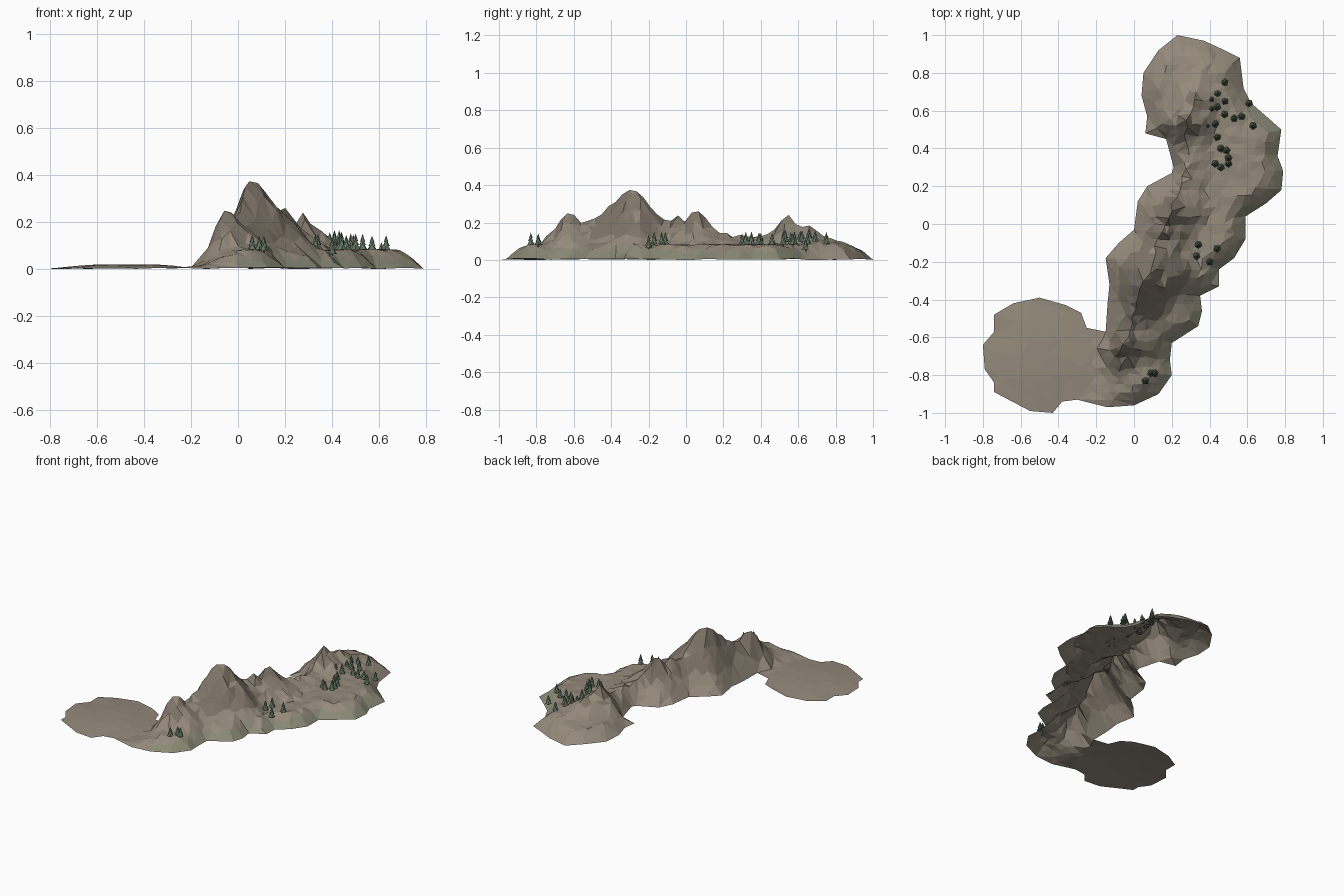
import bpy, bmesh, math, random
from mathutils import Vector, geometry

if "Cube" in bpy.data.objects:
    bpy.data.objects.remove(bpy.data.objects["Cube"])

random.seed(4)

# Plan outline of the land, clockwise from the north tip
OUTLINE = [(.23, 1), (.37, .97), (.48, .92), (.56, .88), (.58, .72), (.62, .64), (.70, .57),
           (.78, .50), (.76, .36), (.79, .28), (.78, .18), (.70, .11), (.59, .04), (.59, -.08),
           (.53, -.18), (.45, -.24), (.45, -.33), (.35, -.38), (.36, -.46), (.34, -.54),
           (.20, -.63), (.19, -.72), (.20, -.80), (.13, -.90), (0, -.96), (-.14, -.97),
           (-.30, -.93), (-.38, -.94), (-.43, -1), (-.55, -.99), (-.74, -.89), (-.74, -.84),
           (-.79, -.77), (-.80, -.64), (-.74, -.57), (-.74, -.48), (-.64, -.42), (-.50, -.39),
           (-.36, -.43), (-.28, -.47), (-.25, -.55), (-.15, -.57), (-.14, -.42), (-.13, -.32),
           (-.15, -.18), (-.08, -.10), (0, -.03), (.02, .12), (.07, .20), (.20, .27),
           (.21, .30), (.17, .45), (.06, .48), (.07, .57), (.04, .68), (.05, .80), (.13, .92)]
# Crest line: y -> x and y -> height
CREST_X = [(-1, -.12), (-.85, -.07), (-.65, -.06), (-.45, .01), (-.32, .05), (-.24, .08),
           (-.11, .12), (.05, .18), (.15, .23), (.30, .28), (.54, .27), (.66, .32), (.85, .38), (1, .3)]
CREST_Z = [(-1, .01), (-.9, .03), (-.8, .07), (-.72, .15), (-.65, .28), (-.55, .21), (-.45, .24),
           (-.38, .32), (-.33, .39), (-.25, .38), (-.17, .28), (-.11, .21), (-.06, .24), (0, .22),
           (.05, .27), (.12, .22), (.16, .15), (.38, .13), (.43, .14), (.54, .24), (.60, .18),
           (.66, .19), (.76, .12), (.88, .08), (1, .01)]
WEST_BASE = [(-1, .006), (.35, .012), (.55, .065), (1, .07)]
WEST_REACH = [(-1, .1), (-.6, .1), (-.5, .25), (.4, .25), (.5, .14), (1, .14)]


def lerp(table, y):
    for (a, va), (b, vb) in zip(table, table[1:]):
        if y <= b:
            return va + (vb - va) * max(0, (y - a) / (b - a))
    return table[-1][1]


def smooth(t):
    t = min(1, max(0, t))
    return t * t * (3 - 2 * t)


RIM = list(zip(OUTLINE, OUTLINE[1:] + OUTLINE[:1]))


def rim_distance(x, y):
    best = 9
    for (ax, ay), (bx, by) in RIM:
        dx, dy = bx - ax, by - ay
        t = min(1, max(0, ((x - ax) * dx + (y - ay) * dy) / (dx * dx + dy * dy)))
        best = min(best, math.hypot(x - ax - t * dx, y - ay - t * dy))
    return best


def inside(x, y):
    hit = False
    for (ax, ay), (bx, by) in RIM:
        if (ay > y) != (by > y) and x < ax + (y - ay) / (by - ay) * (bx - ax):
            hit = not hit
    return hit


def height(x, y):
    d = rim_distance(x, y)
    s = x - lerp(CREST_X, y)
    crest = lerp(CREST_Z, y)
    if x < -.2 and y < -.38:                       # flat round apron
        return .005 + .015 * smooth(d / .2) * smooth((-.2 - x) / .12)
    shelf = lerp(WEST_BASE, y)
    shelf += (.077 - shelf) * smooth((s + .05) / .1)
    base = .005 + shelf * min(1, d / .085)
    if s >= 0:                                     # east side down to the shelf
        rise = max(0, 1 - s / (.06 + .58 * crest)) ** 1.15
    else:                                          # steep west side
        rise = max(0, 1 + s / min(d - s, lerp(WEST_REACH, y)))
    return base + max(0, crest - base) * rise * smooth(d / .04)


def material(name, rgb):
    m = bpy.data.materials.new(name)
    m.diffuse_color = (*rgb, 1)
    m.use_nodes = True
    m.node_tree.nodes["Principled BSDF"].inputs["Base Color"].default_value = m.diffuse_color
    return m


rock = material("rock", (.30, .255, .20))
dark_rock = material("dark_rock", (.215, .18, .142))
moss = material("moss", (.25, .25, .18))
needles = material("needles", (.12, .175, .12))

# Land: scattered points, crest points and the rim, triangulated and lifted
pts = [Vector(p) for p in OUTLINE]
n_rim = len(pts)
crest_ys = [-.82 + .037 * i for i in range(45)]
pts += [Vector((lerp(CREST_X, y) + random.uniform(-.016, .016), y)) for y in crest_ys]
n_crest = len(pts)
STEP = .047
for i in range(-18, 19):
    for j in range(-22, 23):
        x = (i + (j % 2) / 2) * STEP + random.uniform(-.014, .014)
        y = j * STEP + random.uniform(-.014, .014)
        if not inside(x, y) or rim_distance(x, y) < .022:
            continue
        if x < -.25 and random.random() < .6:
            continue
        if abs(x - lerp(CREST_X, y)) < .024 and -.83 < y < .82:
            continue
        pts.append(Vector((x, y)))
edges = [(i, i + 1) for i in range(n_rim, n_crest - 1)]
flat, _, tris, *_ = geometry.delaunay_2d_cdt(pts, edges, [list(range(n_rim))], 1, 1e-5)

verts = []
for p in flat:
    z = height(p.x, p.y)
    on_apron = p.x < -.2 and p.y < -.38
    if rim_distance(p.x, p.y) < .001:
        z = random.uniform(0, .008)
    elif z > .03 and not on_apron:                 # broken, craggy surface
        z += random.uniform(-.08, .07) * (z - .02) * (.2 if z > .3 else 1)
    verts.append((p.x, p.y, z))
mesh = bpy.data.meshes.new("mountain_land")
mesh.from_pydata(verts, [], [list(t) for t in tris])
for m in (rock, dark_rock, moss):
    mesh.materials.append(m)
bm = bmesh.new()
bm.from_mesh(mesh)
for f in bm.faces:
    f.normal_update()
    if f.normal.z < 0:
        f.normal_flip()
    c = f.calc_center_median()
    if c.x > lerp(CREST_X, c.y) + .1 and c.y < .65 and rim_distance(c.x, c.y) < .05:
        f.material_index = 2                       # mossy eastern rim
    elif c.z > .13 and f.normal.z < .72:
        f.material_index = 1                       # darker steep crags
bm.to_mesh(mesh)
bm.free()
land = bpy.data.objects.new("mountain_land", mesh)
bpy.context.collection.objects.link(land)

# Pine trees: three stacked low-poly cones each
TREES = [(.48, .75), (.44, .69), (.41, .66), (.48, .65), (.44, .62), (.48, .58), (.41, .61),
         (.61, .64), (.63, .52), (.57, .57), (.53, .56), (.39, .52), (.43, .53), (.44, .46),
         (.46, .40), (.49, .39), (.50, .35), (.50, .32), (.43, .32), (.46, .30), (.34, -.11),
         (.44, -.13), (.33, -.17), (.40, -.20), (.06, -.83), (.09, -.79), (.11, -.79)]
TIERS = [(.08, .55, .021), (.33, .75, .016), (.56, 1.0, .011)]   # bottom, top, radius

for k, (x, y) in enumerate(TREES):
    bm = bmesh.new()
    tall = random.uniform(.062, .076)
    turn = random.uniform(0, math.tau)
    for t, (low, high, r) in enumerate(TIERS):
        ring = []
        for a in range(5):
            ang = turn + t * .6 + a * math.tau / 5
            ring.append(bm.verts.new((r * math.cos(ang), r * math.sin(ang), low * tall)))
        tip = bm.verts.new((0, 0, high * tall))
        for a in range(5):
            bm.faces.new((ring[a], ring[(a + 1) % 5], tip))
        bm.faces.new(ring[::-1])
    # trunk
    trunk = bmesh.ops.create_cone(bm, segments=5, radius1=.004, radius2=.004, depth=.012, cap_ends=True)
    bmesh.ops.translate(bm, verts=trunk["verts"], vec=(0, 0, .002))
    me = bpy.data.meshes.new("pine_tree")
    bm.to_mesh(me)
    bm.free()
    me.materials.append(needles)
    tree = bpy.data.objects.new(f"pine_tree_{k + 1}", me)
    tree.location = (x, y, min(.092, max(.05, height(x, y) - .004)))
    bpy.context.collection.objects.link(tree)
